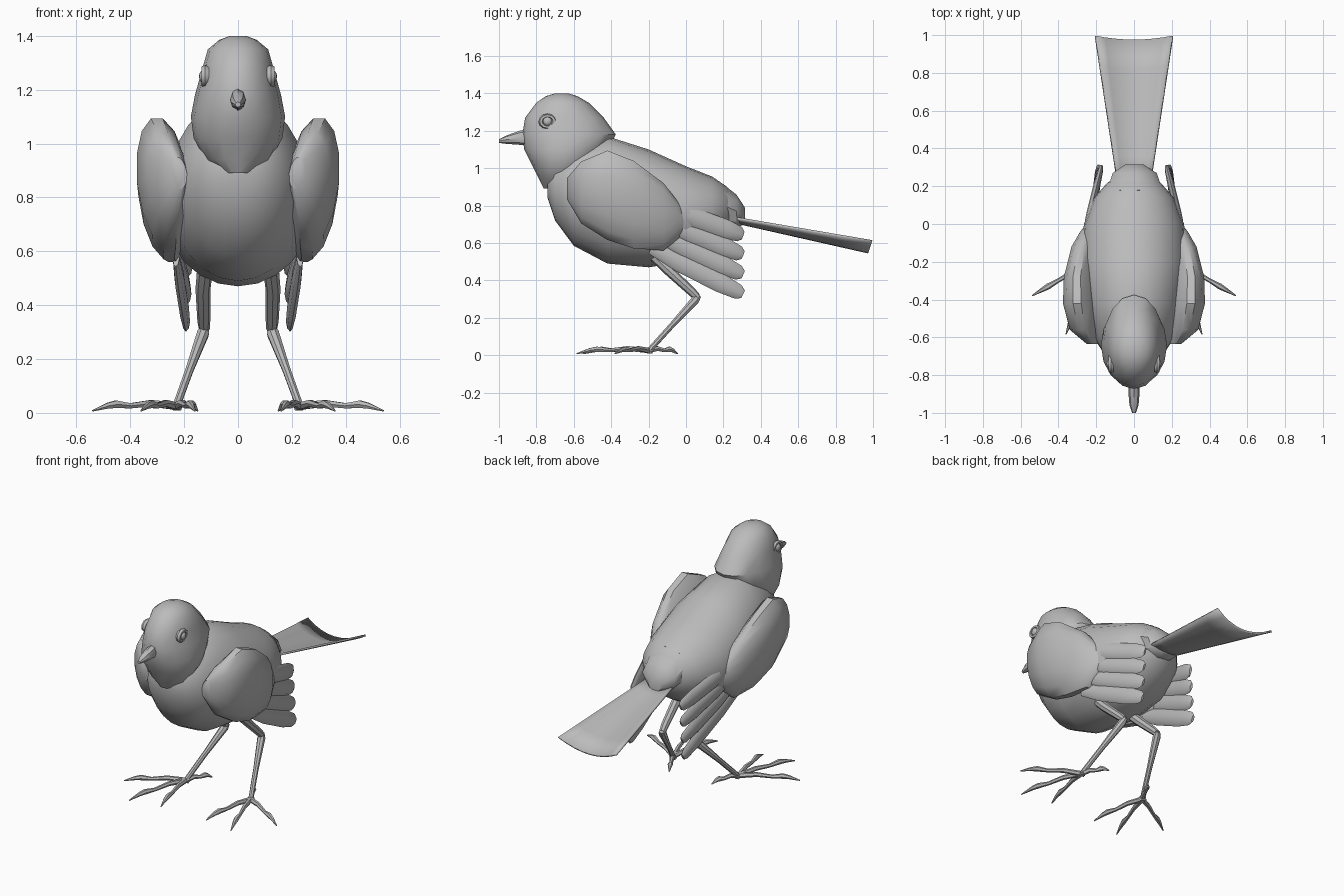
import bpy, bmesh, math
from mathutils import Vector as V

cube = bpy.data.objects.get("Cube")
if cube:
    bpy.data.objects.remove(cube, do_unlink=True)

GREY = (0.5, 0.5, 0.5, 1)
mat = bpy.data.materials.new("plain_grey")
mat.use_nodes = True
mat.diffuse_color = GREY
mat.node_tree.nodes["Principled BSDF"].inputs["Base Color"].default_value = GREY


def finish(name, bm, mirror=False, angle=40):
    """Turn a bmesh into a smooth, optionally mirrored object."""
    bmesh.ops.recalc_face_normals(bm, faces=bm.faces)
    mesh = bpy.data.meshes.new(name)
    bm.to_mesh(mesh)
    bm.free()
    mesh.materials.append(mat)
    obj = bpy.data.objects.new(name, mesh)
    bpy.context.collection.objects.link(obj)
    bpy.ops.object.select_all(action='DESELECT')
    obj.select_set(True)
    bpy.context.view_layer.objects.active = obj
    bpy.ops.object.shade_smooth_by_angle(angle=math.radians(angle))
    if mirror:
        obj.modifiers.new("Mirror", 'MIRROR')
    return obj


def loft(bm, rings, sides):
    """Skin elliptical rings given as (centre, half axis, half axis)."""
    loops = []
    for c, u, v in rings:
        angles = [2 * math.pi * i / sides for i in range(sides)]
        loops.append([bm.verts.new(c + u * math.cos(a) + v * math.sin(a)) for a in angles])
    for a, b in zip(loops, loops[1:]):
        for i in range(sides):
            j = (i + 1) % sides
            bm.faces.new((a[i], a[j], b[j], b[i]))
    bm.faces.new(loops[0])
    bm.faces.new(loops[-1])


def y_ring(y, top, low, x_in, x_out, lean=0):
    """Upright ring at depth y, leaning outward with height."""
    half = (top - low) / 2
    return (V(((x_in + x_out) / 2, y, (top + low) / 2)),
            V(((x_out - x_in) / 2, 0, 0)), V((lean * half, 0, half)))


def tube(bm, path, radii, sides=8, flat=1.0):
    """Tapered tube along a path; flat squeezes it sideways."""
    pts = [V(p) for p in path]
    rings = []
    for i, (p, r) in enumerate(zip(pts, radii)):
        t = (pts[min(i + 1, len(pts) - 1)] - pts[max(i - 1, 0)]).normalized()
        side = t.cross(V((0, 0, 1))).normalized()
        rings.append((p, side * r * flat, side.cross(t) * r))
    loft(bm, rings, sides)


# Body: depth, top, bottom, half width
body = [(-.74, .95, .84, .07), (-.70, 1.05, .72, .15), (-.6, 1.12, .585, .215),
        (-.42, 1.17, .49, .26), (-.2, 1.10, .47, .285), (0, 1.01, .50, .265),
        (.14, .955, .58, .21), (.22, .90, .65, .14), (.26, .83, .73, .05)]
bm = bmesh.new()
loft(bm, [y_ring(y, t, l, -w, w) for y, t, l, w in body], 24)
finish("body", bm)

# Rump: faceted tuft above the tail root
bm = bmesh.new()
loft(bm, [y_ring(y, t, l, -w, w) for y, t, l, w in
          [(.1, .9, .72, .08), (.18, .93, .69, .15), (.27, .86, .68, .12), (.315, .79, .70, .05)]], 9)
finish("rump", bm)

# Head: height, front, back, half width
head = [(.89, -.76, -.62, .05), (.94, -.785, -.56, .12), (1.02, -.825, -.49, .165),
        (1.10, -.865, -.42, .175), (1.18, -.875, -.375, .16), (1.27, -.86, -.44, .135),
        (1.35, -.80, -.52, .112), (1.385, -.75, -.58, .07), (1.40, -.70, -.63, .03)]
bm = bmesh.new()
loft(bm, [(V((0, (f + b) / 2, z)), V((w, 0, 0)), V((0, (b - f) / 2, 0)))
          for z, f, b, w in head], 16)
finish("head", bm)

# Beak
bm = bmesh.new()
loft(bm, [y_ring(y, t, l, -w, w) for y, t, l, w in
          [(-.83, 1.21, 1.12, .025), (-.89, 1.20, 1.125, .03), (-.96, 1.175, 1.13, .024),
           (-1, 1.155, 1.135, .01)]], 8)
finish("beak", bm)

# Eyes: rounded lid ring with a ball in the middle
eye = V((.122, -.74, 1.25))
bm = bmesh.new()
bmesh.ops.create_uvsphere(bm, u_segments=12, v_segments=8, radius=.024)
for v in bm.verts:
    v.co = eye + V((v.co.x * .7 + .006, v.co.y, v.co.z))
finish("eyeball", bm, True)
bm = bmesh.new()
grid = []
for i in range(12):
    a = 2 * math.pi * i / 12
    grid.append([])
    for j in range(6):
        b = 2 * math.pi * j / 6
        r = .036 + .013 * math.cos(b)
        grid[i].append(bm.verts.new(eye + V((.016 * math.sin(b), r * math.cos(a), r * .85 * math.sin(a)))))
for i in range(12):
    for j in range(6):
        k, m = (i + 1) % 12, (j + 1) % 6
        bm.faces.new((grid[i][j], grid[k][j], grid[k][m], grid[i][m]))
finish("eyelid", bm, True)

# Wings: depth, top, bottom, inner and outer x
wing = [(-.635, .95, .83, .19, .25), (-.56, 1.04, .70, .18, .34), (-.42, 1.10, .61, .18, .375),
        (-.28, 1.045, .565, .19, .37), (-.12, .925, .555, .19, .33),
        (-.04, .82, .62, .19, .285), (0, .76, .67, .2, .25)]
bm = bmesh.new()
loft(bm, [y_ring(*r, lean=.1) for r in wing], 14)
finish("wing", bm, True)

# Flight feathers fanned below the wing
bm = bmesh.new()
for i in range(4):
    start = V((.26 - .01 * i, -.05 - .045 * i, .77 - .065 * i))
    tip = V((.172 + .006 * i, .305, .64 - .105 * i))
    path = [start.lerp(tip, t) for t in (0, .3, .75, .95, 1)]
    tube(bm, path, (.035, .052, .052, .04, .022), 8, .35)
finish("wing_feathers", bm, True)

# Tail: fanned sheet, dipped along the middle
bm = bmesh.new()
rows = []
for i in range(6):
    t = i / 5
    row = []
    for j in range(9):
        s = j / 4 - 1
        dip = (.02 + .04 * t) * (1 - s * s)
        row.append(bm.verts.new((s * (.085 + .12 * t), .2 + .795 * t - .02 * t * (1 - s * s),
                                 .745 - .135 * t - dip)))
    rows.append(row)
for a, b in zip(rows, rows[1:]):
    for j in range(8):
        bm.faces.new((a[j], a[j + 1], b[j + 1], b[j]))
tail = finish("tail", bm)
solid = tail.modifiers.new("Thickness", 'SOLIDIFY')
solid.thickness = .012
solid.offset = 0

# Legs: thigh to hock, then shank to ankle
hock, ankle = (.125, .06, .31), (.23, -.2, .022)
bm = bmesh.new()
tube(bm, [(.12, -.2, .56), (.13, -.1, .46), (.127, .03, .34), hock], (.03, .028, .024, .02))
tube(bm, [(.122, .068, .318), (.13, .05, .295), (.18, -.075, .16), ankle], (.015, .024, .016, .015))
finish("leg", bm, True)

# Feet: three front toes and one back toe, each with a knuckle and claw
bm = bmesh.new()
for x, y in ((.54, -.38), (.36, -.585), (.16, -.55), (.15, -.045)):
    a, b = V(ankle), V((x, y, .008))
    path = [a.lerp(b, t) + V((0, 0, h)) for t, h in
            ((-.05, 0), (.3, .018), (.55, .012), (.72, .02), (.82, .016), (1, 0))]
    tube(bm, path, (.016, .014, .011, .016, .012, .003), 6)
finish("toes", bm, True)
